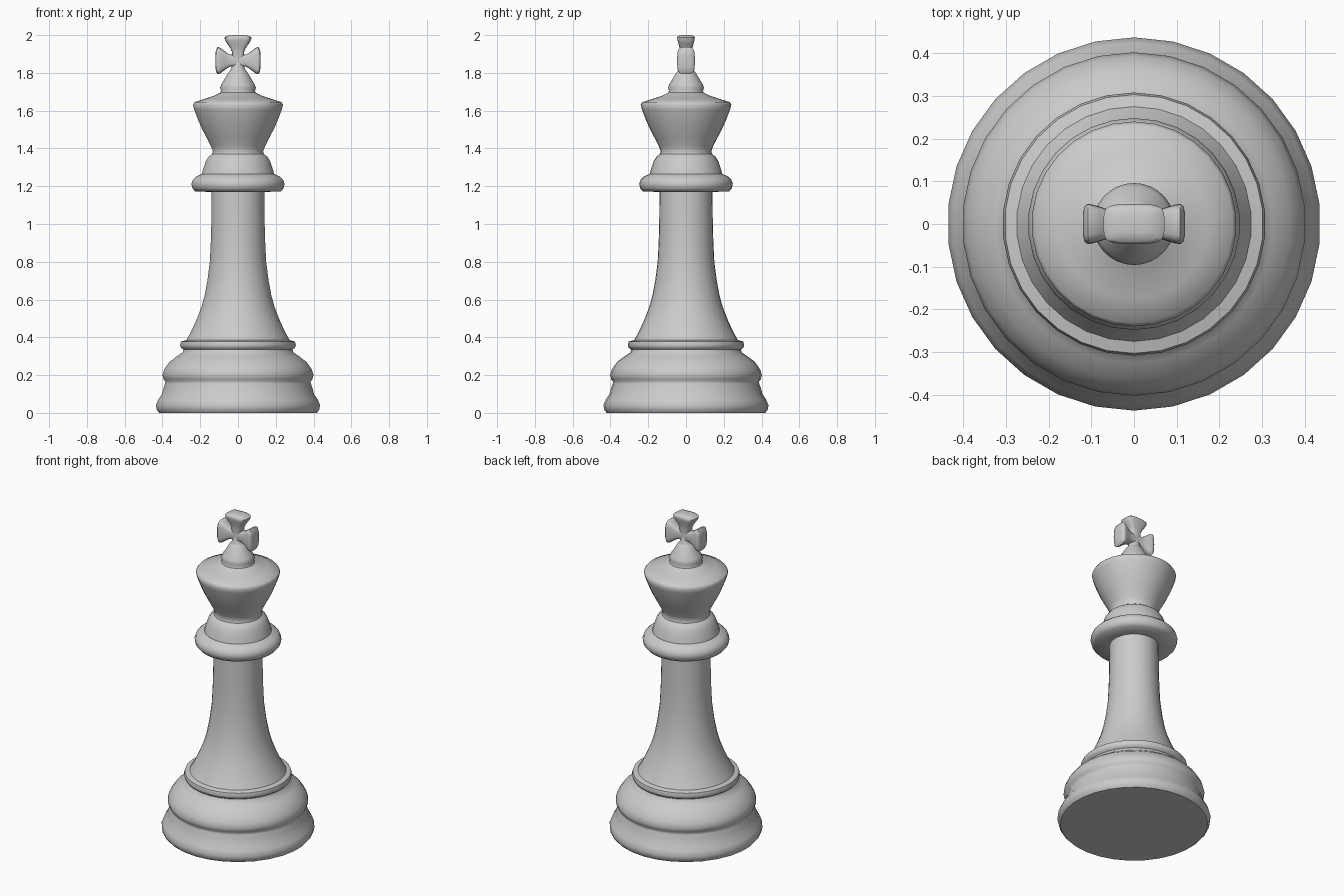
import bpy, bmesh, math
from mathutils import Matrix, Vector

if "Cube" in bpy.data.objects:
    bpy.data.objects.remove(bpy.data.objects["Cube"])

SIDES = 30


def finish(bm, name, angle):
    bmesh.ops.recalc_face_normals(bm, faces=bm.faces)
    mesh = bpy.data.meshes.new(name)
    bm.to_mesh(mesh)
    bm.free()
    obj = bpy.data.objects.new(name, mesh)
    bpy.context.collection.objects.link(obj)
    bpy.ops.object.select_all(action='DESELECT')
    obj.select_set(True)
    bpy.context.view_layer.objects.active = obj
    bpy.ops.object.shade_smooth_by_angle(angle=math.radians(angle))
    return obj


def loft(bm, rings, cap_start=False, cap_end=False):
    loops = [[bm.verts.new(p) for p in ring] for ring in rings]
    n = len(loops[0])
    for a, b in zip(loops, loops[1:]):
        for i in range(n):
            j = (i + 1) % n
            bm.faces.new((a[i], a[j], b[j], b[i]))
    if cap_start:
        bm.faces.new(loops[0][::-1])
    if cap_end:
        bm.faces.new(loops[-1])


def lathe(name, profile, cap_start=False, cap_end=False):
    bm = bmesh.new()
    angles = [math.pi / 2 + math.tau * i / SIDES for i in range(SIDES)]
    loft(bm, [[(r * math.cos(a), r * math.sin(a), z) for a in angles]
              for r, z in profile], cap_start, cap_end)
    return finish(bm, name, 50)


# Stepped foot
lathe("base", [(.42, 0), (.432, .015), (.437, .04), (.425, .07), (.405, .1),
               (.397, .13), (.388, .155), (.386, .165), (.396, .178),
               (.402, .2), (.393, .23), (.365, .27), (.325, .3),
               (.295, .32), (.29, .335), (.304, .345), (.308, .36),
               (.303, .378), (.275, .385)], cap_start=True)

# Flared shaft
lathe("shaft", [(.275, .385), (.25, .43), (.218, .5), (.195, .56),
                (.178, .62), (.163, .7), (.15, .8), (.145, .9),
                (.142, 1.0), (.14, 1.17)])

# Collar rings
lathe("collar", [(.14, 1.17), (.228, 1.172), (.243, 1.19), (.248, 1.213),
                 (.24, 1.235), (.222, 1.252), (.192, 1.265), (.187, 1.285),
                 (.18, 1.305), (.17, 1.335), (.155, 1.358), (.138, 1.37)])

# Flared head
lathe("head", [(.138, 1.37), (.134, 1.385), (.143, 1.41), (.163, 1.45),
               (.19, 1.5), (.212, 1.55), (.233, 1.605), (.24, 1.632),
               (.232, 1.645), (.175, 1.663), (.125, 1.68), (.095, 1.695)])

# Small cone under the cross
lathe("finial", [(.095, 1.695), (.09, 1.705), (.096, 1.722), (.088, 1.74),
                 (.073, 1.765), (.058, 1.79), (.045, 1.81), (.03, 1.825)],
      cap_end=True)


# Cross with four flared, rounded arms
def arm(bm, length, turn):
    sections = [(0, .028, .03), (.35, .032, .03), (.5, .042, .034),
                (.65, .056, .04), (.8, .069, .045), (.9, .072, .047),
                (.97, .058, .041), (1, .03, .02)]
    rot = Matrix.Rotation(turn, 3, 'Y')
    rings = []
    for t, w, d in sections:
        ring = []
        for i in range(20):
            c, s = math.cos(math.tau * i / 20), math.sin(math.tau * i / 20)
            x = math.copysign(abs(c) ** .5, c) * w
            y = math.copysign(abs(s) ** .5, s) * d
            ring.append(rot @ Vector((x, y, t * length)) + Vector((0, 0, 1.865)))
        rings.append(ring)
    loft(bm, rings, cap_end=True)


bm = bmesh.new()
for turn, length in ((0, .135), (90, .12), (-90, .12)):
    arm(bm, length, math.radians(turn))
# Lower stem joining the cone
loft(bm, [[(w * math.cos(math.tau * i / 20), w * math.sin(math.tau * i / 20), z)
           for i in range(20)]
          for w, z in ((.045, 1.808), (.034, 1.825), (.03, 1.865))])
finish(bm, "cross", 60)
